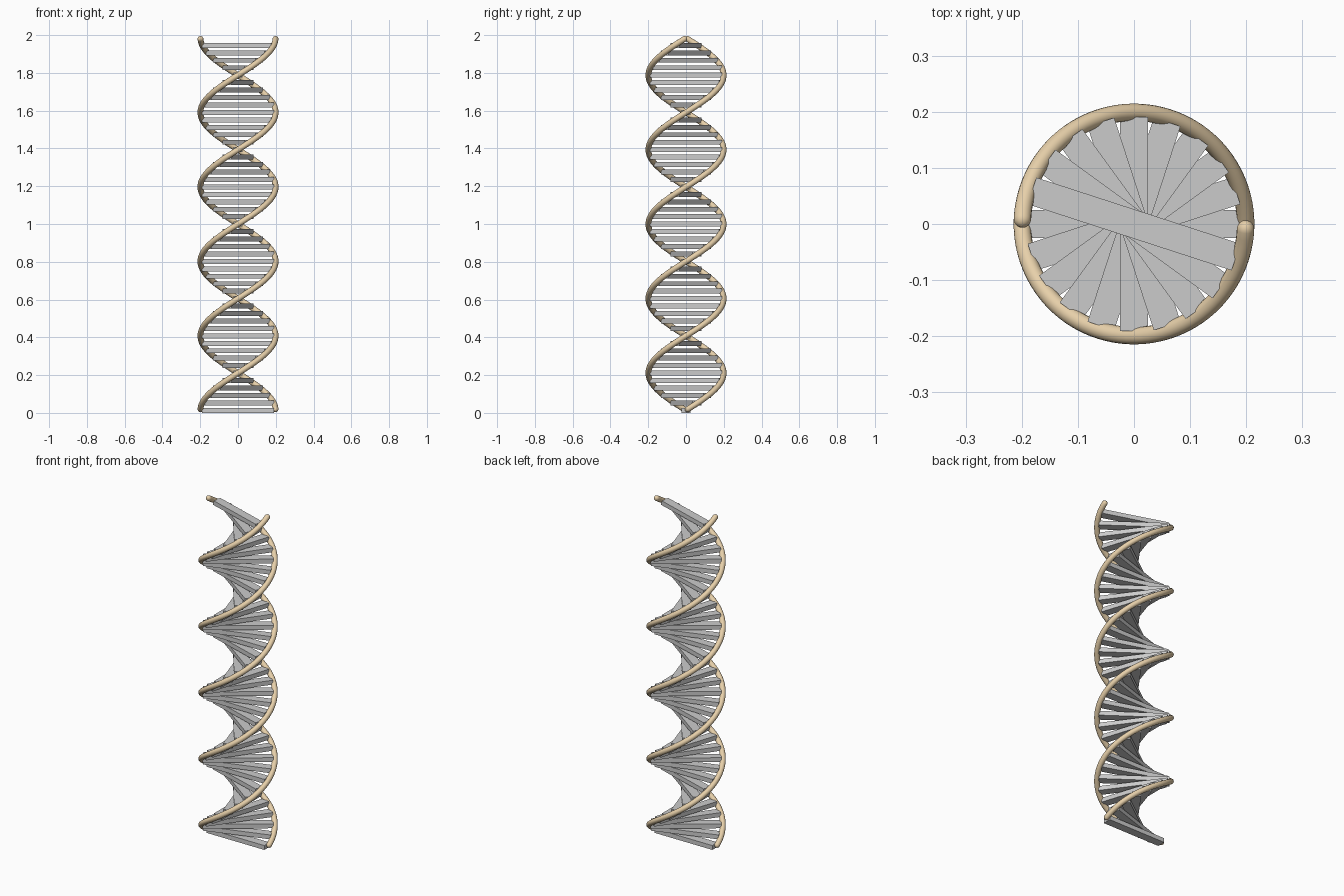
import bpy, math
from mathutils import Vector, Matrix

if "Cube" in bpy.data.objects:
    bpy.data.objects.remove(bpy.data.objects["Cube"])

R, TUBE = 0.199, 0.0155          # helix radius, strand radius
Z0, Z1 = 0.0135, 1.985           # height of helix start and end
TURNS, RUNGS = 2.5, 50
TRIM = math.radians(2.5)         # leaves room for the rounded tips
TOTAL = TURNS * 2 * math.pi

tan = bpy.data.materials.new("tan")
tan.diffuse_color = (0.80, 0.63, 0.40, 1)
tan.use_nodes = True
tan.node_tree.nodes["Principled BSDF"].inputs["Base Color"].default_value = tan.diffuse_color


def point(t, phase):
    a = t + phase
    return Vector((R * math.cos(a), R * math.sin(a), Z0 + (Z1 - Z0) * t / TOTAL))


# Round strands with hemispherical tips
def strand(name, phase):
    n = 240
    core = [point(TRIM + (TOTAL - 2 * TRIM) * i / n, phase) for i in range(n + 1)]
    d0 = (core[0] - core[1]).normalized()
    d1 = (core[-1] - core[-2]).normalized()
    caps = [math.radians(a) for a in (25, 50, 70, 85)]
    pts = [(core[0] + d0 * TUBE * math.sin(a), math.cos(a)) for a in reversed(caps)]
    pts += [(p, 1.0) for p in core]
    pts += [(core[-1] + d1 * TUBE * math.sin(a), math.cos(a)) for a in caps]

    cu = bpy.data.curves.new(name, 'CURVE')
    cu.dimensions = '3D'
    cu.bevel_depth = TUBE
    cu.bevel_resolution = 6
    cu.use_fill_caps = True
    sp = cu.splines.new('POLY')
    sp.points.add(len(pts) - 1)
    for sp_pt, (p, r) in zip(sp.points, pts):
        sp_pt.co = (*p, 1)
        sp_pt.radius = r
    sp.use_smooth = True
    cu.materials.append(tan)
    ob = bpy.data.objects.new(name, cu)
    bpy.context.collection.objects.link(ob)


strand("strand_a", 0)
strand("strand_b", math.pi)

# Flat rungs joining the strands, each turned with the helix
bpy.ops.mesh.primitive_cube_add(size=1)
first = bpy.context.object
first.name = "rung"
first.data.transform(Matrix.Diagonal((2 * (R - 0.008), 0.05, 0.026, 1)))
for i in range(RUNGS):
    ob = first if i == 0 else first.copy()
    if i:
        bpy.context.collection.objects.link(ob)
    ob.name = f"rung_{i + 1}"
    ob.location = (0, 0, Z0 + (Z1 - Z0) * i / RUNGS)
    ob.rotation_euler = (0, 0, TOTAL * i / RUNGS)
